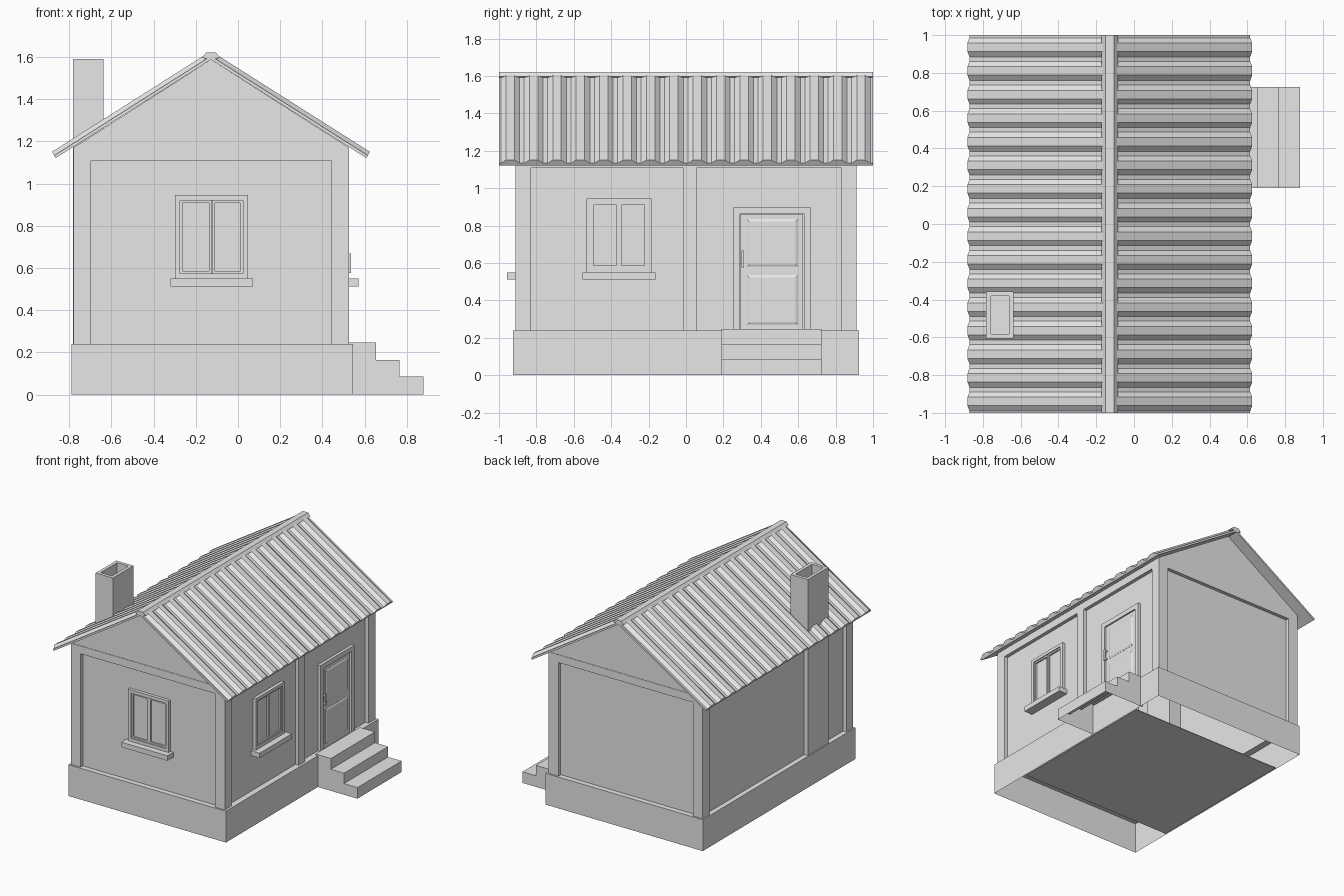
import bpy, bmesh, math
from mathutils import Vector

cube = bpy.data.objects.get("Cube")
if cube:
    bpy.data.objects.remove(cube, do_unlink=True)

grey = bpy.data.materials.new("plain_grey")
grey.use_nodes = True
grey.diffuse_color = (0.8, 0.8, 0.8, 1)
grey.node_tree.nodes["Principled BSDF"].inputs["Base Color"].default_value = (0.8, 0.8, 0.8, 1)


def finish(name, bm):
    bmesh.ops.recalc_face_normals(bm, faces=bm.faces)
    mesh = bpy.data.meshes.new(name)
    bm.to_mesh(mesh)
    bm.free()
    mesh.materials.append(grey)
    obj = bpy.data.objects.new(name, mesh)
    bpy.context.collection.objects.link(obj)
    return obj


def add_box(bm, a, b, c, d, e, f, taper=None):
    """Box x a-b, y c-d, z e-f; taper moves each bottom corner by a function."""
    made = bmesh.ops.create_cube(bm, size=1)["verts"]
    for v in made:
        v.co = Vector((a if v.co.x < 0 else b, c if v.co.y < 0 else d, e if v.co.z < 0 else f))
        if taper and v.co.z == e:
            v.co += taper(v.co)


def box(name, *size, taper=None):
    bm = bmesh.new()
    add_box(bm, *size, taper=taper)
    return finish(name, bm)


def prism(name, profile, y0, y1, skip=()):
    """Extrude an x-z profile along y, leaving out the listed side faces."""
    bm = bmesh.new()
    ends = [[bm.verts.new((x, y, z)) for x, z in profile] for y in (y0, y1)]
    bm.faces.new(ends[0])
    bm.faces.new(ends[1][::-1])
    n = len(profile)
    for i in range(n):
        if i not in skip:
            j = (i + 1) % n
            bm.faces.new((ends[0][i], ends[0][j], ends[1][j], ends[1][i]))
    return finish(name, bm)


# Main sizes
X0, X1, Y1 = -0.78, 0.527, 0.912      # outer wall faces
BX0, BX1, BY = -0.79, 0.545, 0.925    # foundation
BASE, TOP = 0.24, 1.17
POST, DEEP = 0.083, 0.028
RIDGE = -0.128

# Foundation: open skirt with a ledge round the top
bm = bmesh.new()
outer = [(BX0, -BY), (BX1, -BY), (BX1, BY), (BX0, BY)]
inner = [(X0 + DEEP, -Y1 + DEEP), (X1 - DEEP, -Y1 + DEEP),
         (X1 - DEEP, Y1 - DEEP), (X0 + DEEP, Y1 - DEEP)]
rings = [[bm.verts.new((x, y, z)) for x, y in loop]
         for loop, z in ((outer, 0), (outer, BASE), (inner, BASE))]
for low, high in zip(rings, rings[1:]):
    for i in range(4):
        j = (i + 1) % 4
        bm.faces.new((low[i], low[j], high[j], high[i]))
finish("foundation", bm)
box("floor", BX0 + 0.01, BX1 - 0.01, -0.575, 0.665, 0.0, 0.006)

# Recessed wall panels
T = 0.015
for side, s in (("front", -1), ("back", 1)):
    ys = sorted((s * (Y1 - DEEP), s * (Y1 - DEEP - T)))
    box(side + "_wall", X0 + DEEP, X1 - DEEP, *ys, BASE, TOP)
box("right_wall", X1 - DEEP - T, X1 - DEEP, -Y1 + DEEP, Y1 - DEEP, BASE, TOP)
box("left_wall", X0 + DEEP, X0 + DEEP + T, -Y1 + DEEP, Y1 - DEEP, BASE, TOP)

# Corner posts, middle post and top beams
for sx, x0, x1 in (("left", X0, X0 + POST), ("right", X1 - POST, X1)):
    for sy, y0, y1 in (("front", -Y1, -Y1 + POST), ("back", Y1 - POST, Y1)):
        box(f"{sy}_{sx}_post", x0, x1, y0, y1, BASE, TOP)
box("middle_post", X1 - DEEP, X1, -0.017, 0.06, BASE, TOP)
for side, y in (("front", -Y1), ("back", Y1 - DEEP)):
    box(side + "_beam", X0 + POST, X1 - POST, y, y + DEEP, 1.11, TOP)
for side, x in (("left", X0), ("right", X1 - DEEP)):
    box(side + "_beam", x, x + DEEP, -Y1 + POST, Y1 - POST, 1.11, TOP)

# Gables
for side, y in (("front", -Y1 + 0.003), ("back", Y1 - 0.023)):
    prism(side + "_gable", [(X0, TOP), (X1, TOP), (RIDGE, 1.588)], y, y + 0.02)

# Corrugated roof slopes
SLOPE = math.atan(0.634)
LENGTH, LOW, HIGH, PITCH = 0.871, 0.014, 0.034, 0.125
wave = [(-1.0, LOW)]
for k in range(16):
    y = -1 + k * PITCH
    wave += [(y + 0.01, LOW), (y + 0.038, HIGH), (y + 0.083, HIGH), (y + 0.111, LOW)]
wave.append((1.0, LOW))
for side, s in (("left", -1), ("right", 1)):
    down = Vector((s * math.cos(SLOPE), 0, -math.sin(SLOPE)))
    up = Vector((s * math.sin(SLOPE), 0, math.cos(SLOPE)))
    start = Vector((RIDGE, 0, 1.588))
    bm = bmesh.new()
    rows = []
    for y, h in wave:
        p = start + Vector((0, y, 0))
        rows.append([bm.verts.new(q) for q in
                     (p, p + up * h, p + down * LENGTH + up * h, p + down * LENGTH)])
    for a, b in zip(rows, rows[1:]):
        for i in range(4):
            j = (i + 1) % 4
            bm.faces.new((a[i], a[j], b[j], b[i]))
    bm.faces.new(rows[0])
    bm.faces.new(rows[-1][::-1])
    finish(side + "_roof", bm)
prism("ridge_cap", [(RIDGE - 0.043, 1.598), (RIDGE - 0.023, 1.621), (RIDGE + 0.023, 1.621),
                    (RIDGE + 0.043, 1.598), (RIDGE, 1.585)], -1, 1)

# Chimney with a sunken flue
bm = bmesh.new()
add_box(bm, -0.783, -0.637, -0.606, -0.357, BASE, 1.59)
cap = [f for f in bm.faces if f.calc_center_median().z > 1.58]
bmesh.ops.inset_region(bm, faces=cap, thickness=0.035)
pushed = bmesh.ops.extrude_face_region(bm, geom=cap)["geom"]
bmesh.ops.delete(bm, geom=cap, context="FACES_ONLY")
bmesh.ops.translate(bm, vec=(0, 0, -0.3), verts=[v for v in pushed if isinstance(v, bmesh.types.BMVert)])
finish("chimney", bm)


# Joinery is laid out on the front face (u across, depth outwards) and turned if needed
def place(obj, on_right):
    if on_right:
        for v in obj.data.vertices:
            x, y, z = v.co
            v.co = (-y, x, z)
    return obj


def frame(name, on_right, u0, u1, z0, z1, w, back, out, bottom=True):
    """Rectangular frame of width w, from depth back to depth out."""
    bm = bmesh.new()
    add_box(bm, u0, u0 + w, -out, -back, z0, z1)
    add_box(bm, u1 - w, u1, -out, -back, z0, z1)
    add_box(bm, u0 + w, u1 - w, -out, -back, z1 - w, z1)
    if bottom:
        add_box(bm, u0 + w, u1 - w, -out, -back, z0, z0 + w)
    place(finish(name, bm), on_right)


def window(label, on_right, mid, face):
    wall = face - DEEP
    frame(label + "_window_frame", on_right, mid - 0.173, mid + 0.173, 0.55, 0.945, 0.024,
          wall, face - 0.004)
    for tag, u0, u1 in (("left", mid - 0.149, mid - 0.001), ("right", mid + 0.001, mid + 0.149)):
        frame(f"{label}_{tag}_sash", on_right, u0, u1, 0.574, 0.921, 0.012, wall, face - 0.012)
        place(box(f"{label}_{tag}_pane", u0, u1, -wall - 0.004, -wall, 0.574, 0.921), on_right)
    sill = box(label + "_sill", mid - 0.196, mid + 0.196, -face - 0.044, -wall, 0.512, 0.55,
               taper=lambda c: Vector((0.027 if c.x < mid else -0.027,
                                       0.017 if c.y < -face else 0, 0)))
    place(sill, on_right)


window("front", False, -0.125, Y1)
window("right", True, -0.358, X1)

# Door with frame, two raised panels and a pull handle
wall = X1 - DEEP
frame("door_frame", True, 0.254, 0.666, BASE, 0.9, 0.036, wall, X1 - 0.006, bottom=False)
place(box("door_leaf", 0.292, 0.624, -wall - 0.012, -wall, BASE, 0.862), True)
for tag, z0, z1 in (("lower", 0.27, 0.535), ("upper", 0.58, 0.835)):
    bm = bmesh.new()
    add_box(bm, 0.326, 0.598, -wall - 0.013, -wall, z0, z1)
    front = [f for f in bm.faces if f.normal.y < -0.9 or f.calc_center_median().y < -wall - 0.012]
    bmesh.ops.inset_region(bm, faces=front, thickness=0.018, depth=0.006)
    place(finish(tag + "_door_panel", bm), True)
place(box("door_handle", 0.296, 0.31, -X1 - 0.008, -X1 + 0.004, 0.577, 0.668), True)
for z in (0.59, 0.655):
    place(box("handle_mount", 0.298, 0.308, -X1, -wall, z - 0.006, z + 0.006), True)

# Entrance steps, open underneath
steps = [(BX1 - 0.02, 0), (BX1 - 0.02, 0.248), (0.655, 0.248), (0.655, 0.165),
         (0.766, 0.165), (0.766, 0.085), (0.88, 0.085), (0.88, 0)]
prism("entrance_steps", steps, 0.19, 0.725, skip=(0, 7))
